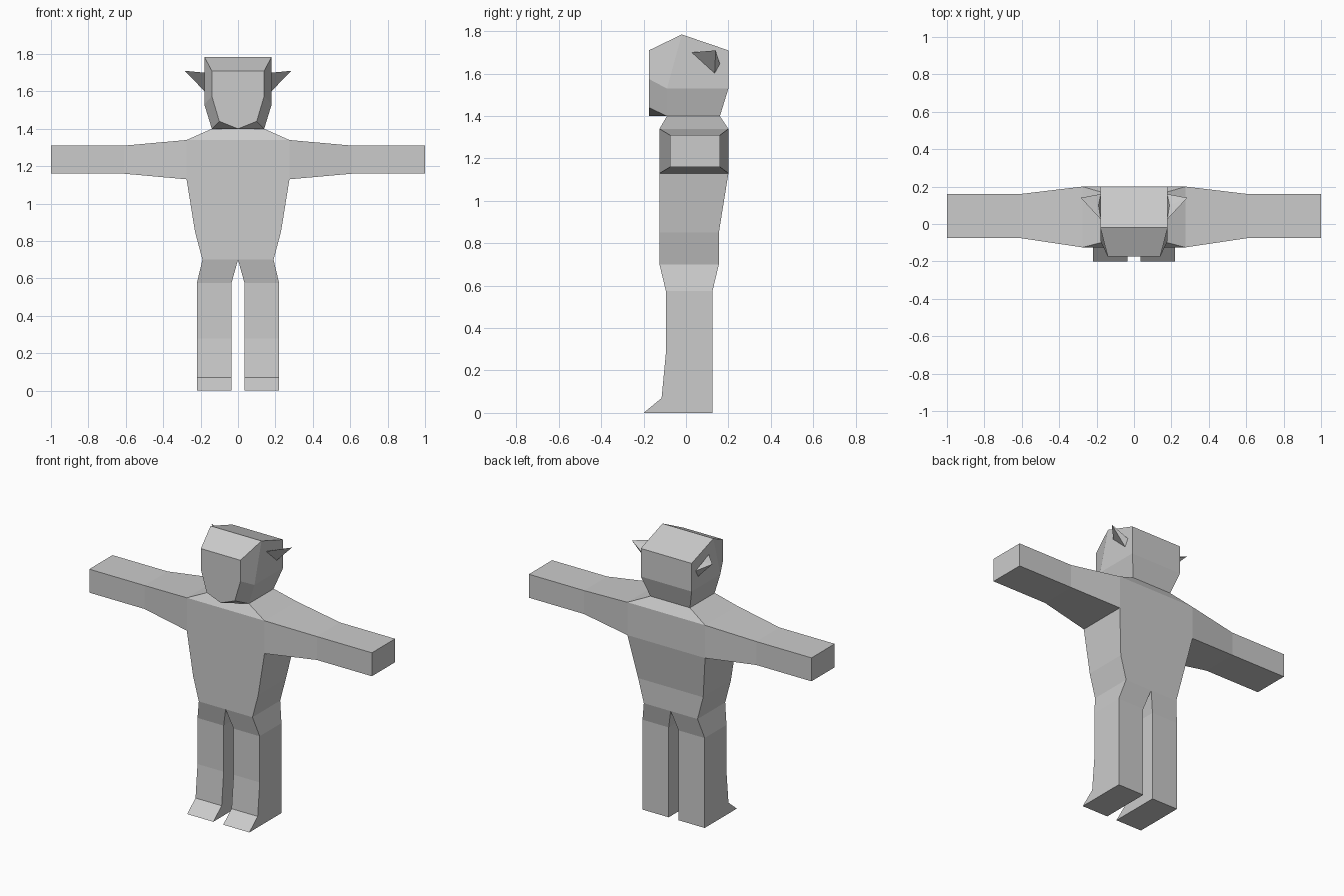
import bpy, bmesh

if "Cube" in bpy.data.objects:
    bpy.data.objects.remove(bpy.data.objects["Cube"])

grey = bpy.data.materials.new("light_grey")
grey.diffuse_color = (0.6, 0.6, 0.6, 1)
grey.use_nodes = True
grey.node_tree.nodes["Principled BSDF"].inputs["Base Color"].default_value = grey.diffuse_color


def make_part(name, verts, faces, mirror=False):
    """Flat-shaded mesh part, optionally mirrored across x = 0."""
    mesh = bpy.data.meshes.new(name)
    mesh.from_pydata(verts, [], faces)
    mesh.materials.append(grey)
    obj = bpy.data.objects.new(name, mesh)
    bpy.context.collection.objects.link(obj)
    bm = bmesh.new()
    bm.from_mesh(mesh)
    bmesh.ops.recalc_face_normals(bm, faces=bm.faces)
    bm.to_mesh(mesh)
    bm.free()
    if mirror:
        mod = obj.modifiers.new("mirror", 'MIRROR')
        mod.use_clip = True
        mod.merge_threshold = 0.0005
    return obj


def loft(name, rings, cap_end=False, skip=(), mirror=False):
    """Join four-point rings; skip lists (ring, side) faces left open."""
    verts = [p for r in rings for p in r]
    faces = []
    for i in range(len(rings) - 1):
        for j in range(4):
            if (i, j) not in skip:
                k = (j + 1) % 4
                faces.append((i*4 + j, i*4 + k, i*4 + 4 + k, i*4 + 4 + j))
    if cap_end:
        n = (len(rings) - 1) * 4
        faces.append((n, n + 1, n + 2, n + 3))
    return make_part(name, verts, faces, mirror)


def flat_ring(x0, x1, y0, y1, z):
    return [(x0, y0, z), (x1, y0, z), (x1, y1, z), (x0, y1, z)]


# Torso: (half width, front, back, height), open at the arm sockets
torso = [(.19, -.125, .155, .70), (.23, -.125, .155, .85),
         (.275, -.125, .20, 1.13), (.275, -.125, .20, 1.34),
         (.14, -.09, .16, 1.40)]
loft("torso", [flat_ring(-w, w, a, b, z) for w, a, b, z in torso],
     skip=((2, 1), (2, 3)))

# Arms: (x, front, back, bottom, top)
arm = [(.275, -.125, .20, 1.13, 1.34), (.61, -.075, .16, 1.16, 1.31),
       (1.0, -.075, .16, 1.16, 1.31)]
loft("arms", [[(x, a, z0), (x, b, z0), (x, b, z1), (x, a, z1)]
              for x, a, b, z0, z1 in arm], cap_end=True, mirror=True)

# Legs with wedge feet: (inner x, outer x, front, back, height)
leg = [(0, .19, -.125, .155, .70), (.035, .22, -.095, .125, .575),
       (.035, .22, -.095, .125, .28), (.035, .22, -.115, .125, .07),
       (.035, .22, -.20, .125, 0)]
loft("legs", [flat_ring(*r) for r in leg], cap_end=True, mirror=True)

# Head: right half, mirrored
head = [
    (0, -.02, 1.785), (.18, -.02, 1.785),      # 0-1 crown ridge
    (0, -.175, 1.71), (.14, -.175, 1.71),      # 2-3 brow
    (.14, -.175, 1.575), (.10, -.175, 1.44),   # 4-5 cheek, jaw
    (0, -.175, 1.40), (.14, -.09, 1.40),       # 6-7 chin, jaw corner
    (.18, -.09, 1.53),                         # 8 side of cheek
    (0, .20, 1.71), (.18, .20, 1.71),          # 9-10 back top
    (0, .20, 1.53), (.18, .20, 1.53),          # 11-12 back middle
    (0, .16, 1.40), (.14, .16, 1.40),          # 13-14 nape
    (0, -.09, 1.40),                           # 15 throat
]
make_part("head", head, [
    (0, 1, 3, 2), (2, 3, 4, 5, 6),             # forehead, face
    (1, 8, 4, 3), (4, 8, 7, 5), (5, 7, 6),     # temple, cheek, chin
    (6, 7, 15),                                # underside
    (1, 10, 12, 8), (8, 12, 14, 7),            # sides
    (0, 9, 10, 1), (9, 11, 12, 10), (11, 13, 14, 12),
], mirror=True)

# Pointed ears with a hollow back
ear = [(.285, .14, 1.71), (.178, .025, 1.70), (.178, .135, 1.60),
       (.178, .16, 1.645), (.19, .10, 1.685)]
make_part("ears", ear, [(0, 1, 2), (0, 2, 3), (0, 3, 4), (0, 4, 1),
                        (1, 4, 3, 2)], mirror=True)
